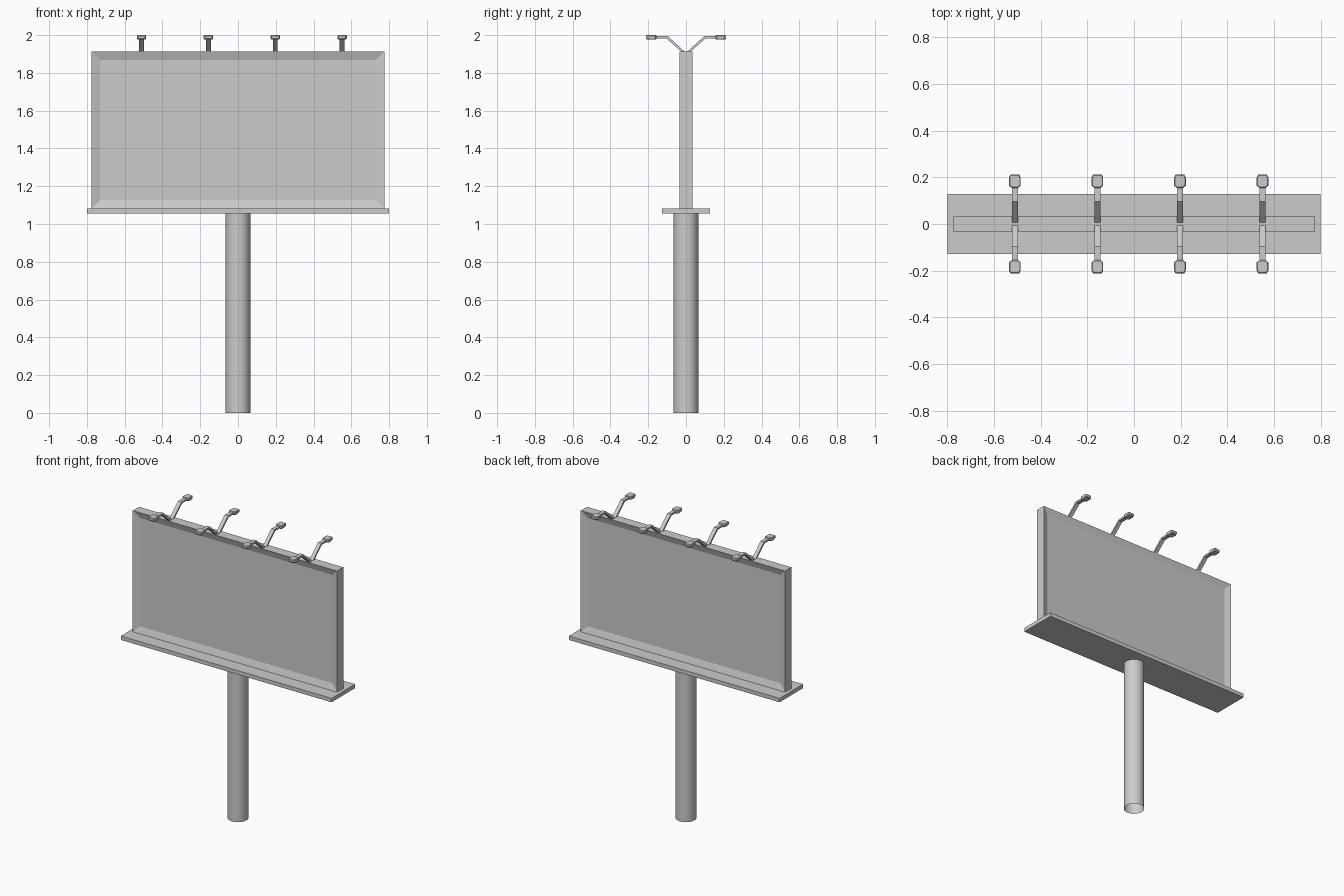
import bpy, bmesh
from mathutils import Vector

if "Cube" in bpy.data.objects:
    bpy.data.objects.remove(bpy.data.objects["Cube"])


def finish(name, bm):
    bmesh.ops.recalc_face_normals(bm, faces=bm.faces)
    me = bpy.data.meshes.new(name)
    bm.to_mesh(me)
    bm.free()
    ob = bpy.data.objects.new(name, me)
    bpy.context.collection.objects.link(ob)
    return ob


def box(lo, hi):
    lo, hi = Vector(lo), Vector(hi)
    bm = bmesh.new()
    bmesh.ops.create_cube(bm, size=1)
    for v in bm.verts:
        v.co = (lo + hi) / 2 + v.co * (hi - lo)
    return bm


def loft(name, rings):
    """Closed solid through rings with equal point counts."""
    bm = bmesh.new()
    loops = [[bm.verts.new(p) for p in r] for r in rings]
    n = len(loops[0])
    for a, b in zip(loops, loops[1:]):
        for i in range(n):
            j = (i + 1) % n
            bm.faces.new((a[i], a[j], b[j], b[i]))
    bm.faces.new(loops[0])
    bm.faces.new(loops[-1])
    return finish(name, bm)


# Round post, open at the ends
bpy.ops.mesh.primitive_cylinder_add(vertices=32, radius=0.065, depth=1.056,
                                    end_fill_type='NOTHING', location=(0, 0, 0.528))
post = bpy.context.object
post.name = "post"
bpy.ops.object.shade_smooth_by_angle()

# Walkway platform
finish("platform", box((-0.8, -0.128, 1.055), (0.8, 0.128, 1.082)))

# Board with a recessed panel on both sides
bm = box((-0.775, -0.034, 1.082), (0.775, 0.034, 1.913))
bm.normal_update()
sides = [f for f in bm.faces if abs(f.normal.y) > 0.9]
bmesh.ops.inset_individual(bm, faces=sides, thickness=0.044, depth=-0.015,
                           use_even_offset=True)
finish("board", bm)

# Bent lamp arm side profile (y, z) and lamp head plan (x, y)
ARM = [(0.006, 1.912), (0.024, 1.912), (0.104, 1.983), (0.165, 1.983),
       (0.165, 1.995), (0.097, 1.995)]
HALF = [(0.014, 0.155), (0.025, 0.164), (0.025, 0.198), (0.019, 0.212)]
PLAN = HALF + [(-x, y) for x, y in reversed(HALF)]


def lamp(x, s, label):
    loft("lamp_arm_" + label,
         [[(x + dx, s * y, z) for y, z in ARM] for dx in (-0.013, 0.013)])
    # Head narrows towards its lower and upper faces
    rings = []
    for z, k in ((1.977, 0.84), (1.983, 1.0), (1.996, 1.0), (2.0, 0.86)):
        rings.append([(x + px * k, s * (0.184 + (py - 0.184) * k), z) for px, py in PLAN])
    loft("lamp_head_" + label, rings)


# Four pairs of lamps along the top edge
for i in range(4):
    for s, side in ((-1, "front"), (1, "back")):
        lamp(-0.511 + 0.354 * i, s, f"{side}_{i + 1}")
